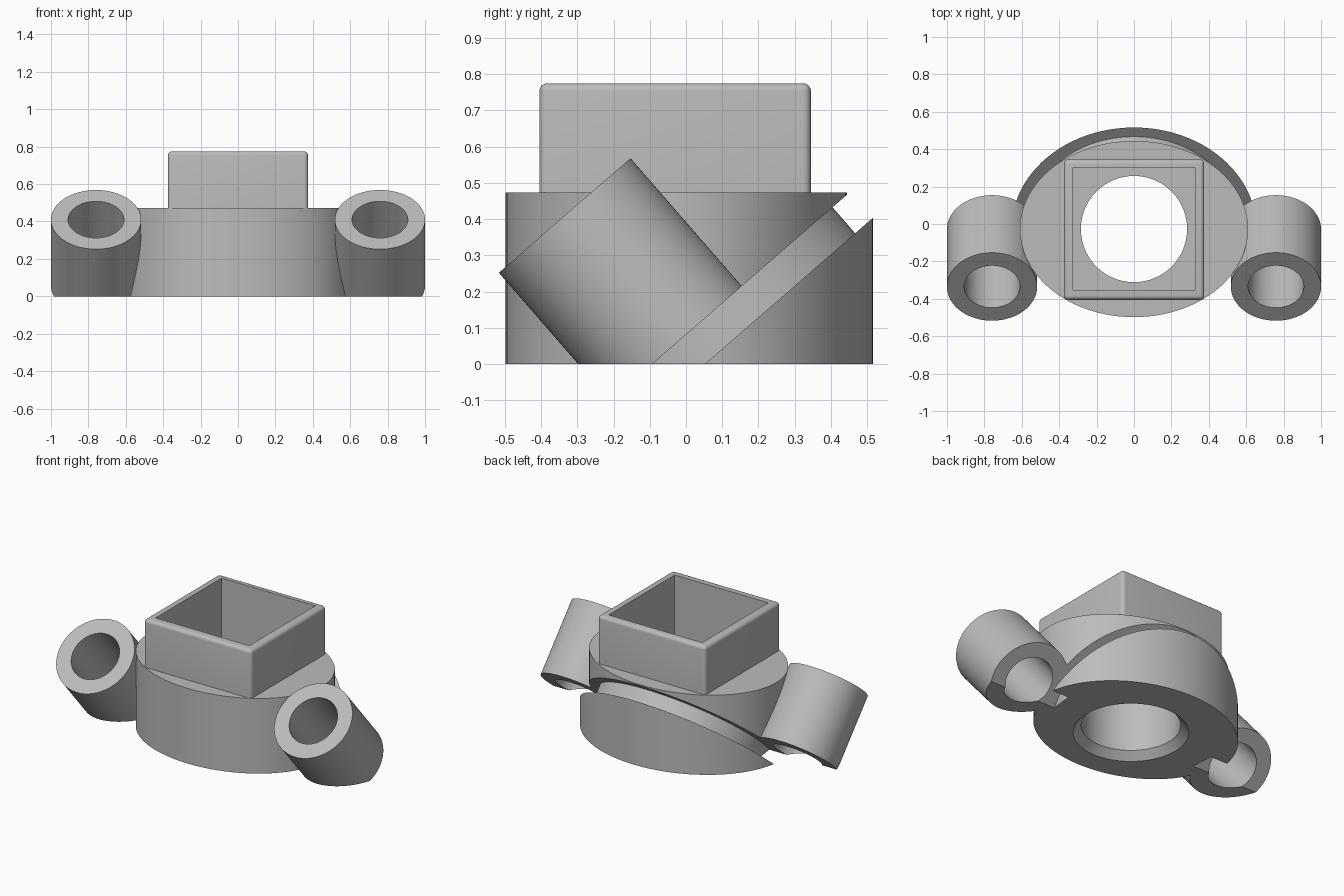
import bpy, bmesh, math
from mathutils import Matrix, Vector

if "Cube" in bpy.data.objects:
    bpy.data.objects.remove(bpy.data.objects["Cube"], do_unlink=True)

grey = bpy.data.materials.new("plain grey")
grey.use_nodes = True
grey.diffuse_color = (0.5, 0.5, 0.5, 1)
grey.node_tree.nodes["Principled BSDF"].inputs["Base Color"].default_value = (0.5, 0.5, 0.5, 1)

TILT = math.radians(41)
MID_Y = -0.027          # shared centre line of body, bore and socket
TOP = 0.473             # top of the body
DOWN = Vector((0, math.sin(TILT), -math.cos(TILT)))   # slanted axis
UPPER_CUT = Vector((0, -0.093, 0))
LOWER_CUT = Vector((0, 0.052, 0))
FLOOR = (Vector((0, 0, 0)), Vector((0, 0, -1)))


def make(name, bm):
    bmesh.ops.recalc_face_normals(bm, faces=bm.faces)
    mesh = bpy.data.meshes.new(name)
    bm.to_mesh(mesh)
    bm.free()
    mesh.materials.append(grey)
    ob = bpy.data.objects.new(name, mesh)
    bpy.context.collection.objects.link(ob)
    return ob


def cylinder(name, centre, rx, ry, depth, tilt=0.0, planes=(), sides=96):
    """Elliptic cylinder, with everything beyond each plane trimmed and capped."""
    bm = bmesh.new()
    m = Matrix.Translation(centre) @ Matrix.Rotation(tilt, 4, 'X') @ Matrix.Diagonal((rx, ry, 1, 1))
    bmesh.ops.create_cone(bm, cap_ends=True, segments=sides, radius1=1, radius2=1,
                          depth=depth, matrix=m)
    for point, normal in planes:
        geom = bm.verts[:] + bm.edges[:] + bm.faces[:]
        bmesh.ops.bisect_plane(bm, geom=geom, dist=1e-5, plane_co=point,
                               plane_no=normal, clear_outer=True)
        rim = [e for e in bm.edges if e.is_boundary]
        bmesh.ops.holes_fill(bm, edges=rim, sides=0)
    return make(name, bm)


def box(name, x, y0, y1, z0, z1):
    bm = bmesh.new()
    m = Matrix.Translation((0, (y0 + y1) / 2, (z0 + z1) / 2)) @ Matrix.Diagonal((2 * x, y1 - y0, z1 - z0, 1))
    bmesh.ops.create_cube(bm, size=1, matrix=m)
    return make(name, bm)


def cut(ob, *cutters):
    bpy.context.view_layer.objects.active = ob
    for c in cutters:
        mod = ob.modifiers.new("cut", 'BOOLEAN')
        mod.operation = 'DIFFERENCE'
        mod.solver = 'EXACT'
        mod.object = c
        bpy.ops.object.modifier_apply(modifier=mod.name)


# Cutters: round bore with a chamfered mouth, and the square socket
bore = cylinder("bore_cutter", (0, MID_Y, 0.4), 0.284, 0.284, 1.4)
bm = bmesh.new()
bmesh.ops.create_cone(bm, cap_ends=True, segments=96, radius1=0.38, radius2=0.28, depth=0.1,
                      matrix=Matrix.Translation((0, MID_Y, 0)))
mouth = make("mouth_cutter", bm)
socket = box("socket_cutter", 0.326, -0.353, 0.303, 0.4, 1)
cutters = [bore, mouth, socket]

# Upper body, lower wedge, and the slanted core in the groove between them
upper = cylinder("upper_body", (0, MID_Y, TOP / 2), 0.61, 0.471, TOP,
                 planes=[(UPPER_CUT, DOWN)])
lower = cylinder("lower_wedge", (0, MID_Y, TOP / 2), 0.655, 0.543, TOP,
                 planes=[(LOWER_CUT, -DOWN)])
core = cylinder("groove_core", (0, 0.035, 0.05), 0.53, 0.53, 1, TILT,
                planes=[(UPPER_CUT, -DOWN), (LOWER_CUT, DOWN), FLOOR])
for part in (upper, lower, core):
    cut(part, *cutters)

# Square collar with rounded corners and rim
collar = box("square_collar", 0.375, -0.405, 0.345, 0.46, 0.775)
bm = bmesh.new()
bm.from_mesh(collar.data)
edges = [e for e in bm.edges if max(v.co.z for v in e.verts) > 0.7]
bmesh.ops.bevel(bm, geom=edges, offset=0.022, segments=5, profile=0.5, affect='EDGES')
bm.to_mesh(collar.data)
bm.free()
cut(collar, socket)

# Slanted side tubes, ending on the upper body's slanted face
parts = [upper, lower, core, collar]
end = Vector((0, -0.335, 0.41))
for side, sx in (("left", 1), ("right", -1)):
    centre = end + DOWN * 0.4 + Vector((sx * 0.759, 0, 0))
    tube = cylinder(side + "_tube", centre, 0.241, 0.241, 0.8, TILT,
                    planes=[(UPPER_CUT, DOWN), FLOOR])
    hole = cylinder(side + "_hole_cutter", centre, 0.149, 0.149, 2, TILT)
    cut(tube, hole)
    cutters.append(hole)
    parts.append(tube)

for c in cutters:
    c.hide_render = True
    c.hide_set(True)

bpy.ops.object.select_all(action='DESELECT')
for p in parts:
    p.select_set(True)
bpy.context.view_layer.objects.active = parts[0]
bpy.ops.object.shade_smooth_by_angle(angle=math.radians(30))
